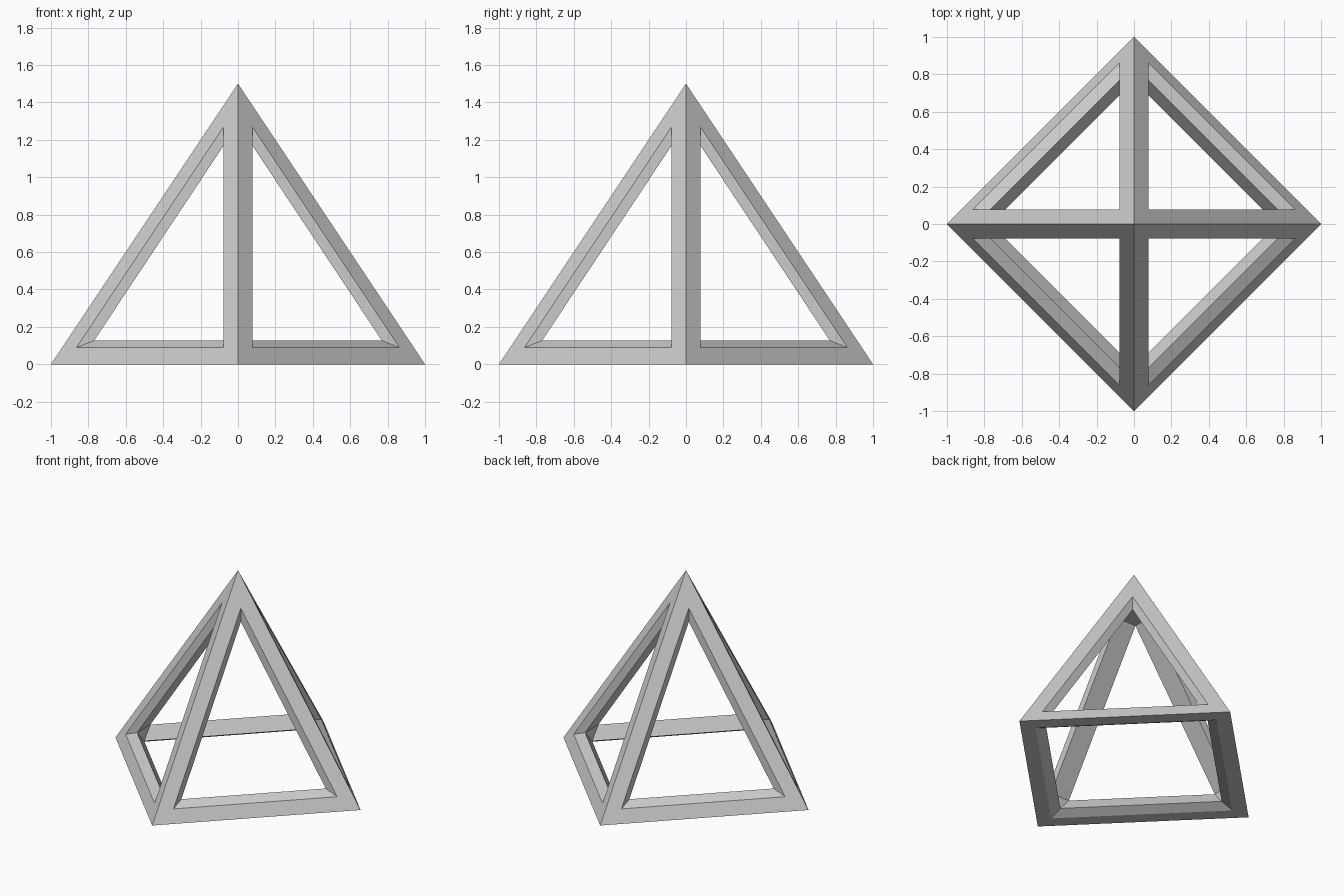
import bpy
import bmesh
from math import sin, cos, pi

cube = bpy.data.objects.get("Cube")
if cube:
    bpy.data.objects.remove(cube, do_unlink=True)

BAR_WIDTH = 0.1    # width of each bar on a face
BAR_DEPTH = 0.1    # how far the holes reach inward
HEIGHT = 1.5

grey = bpy.data.materials.new("light_grey")
grey.use_nodes = True
colour = (0.6, 0.6, 0.6, 1)
grey.diffuse_color = colour
grey.node_tree.nodes["Principled BSDF"].inputs["Base Color"].default_value = colour

# Solid square pyramid, corners on the axes
bm = bmesh.new()
base = [bm.verts.new((cos(i * pi / 2), sin(i * pi / 2), 0)) for i in range(4)]
apex = bm.verts.new((0, 0, HEIGHT))
bm.faces.new(base[::-1])
for i in range(4):
    bm.faces.new((base[i], base[(i + 1) % 4], apex))
bm.normal_update()
corners = base + [apex]
inward = {v: v.normal * -BAR_DEPTH for v in corners}
edges = [tuple(e.verts) for e in bm.edges]

# Outer face of the bars: an even border around every side
panels = bm.faces[:]
bmesh.ops.inset_individual(bm, faces=panels, thickness=BAR_WIDTH, use_even_offset=True)

# Hole walls: push each panel's border toward the middle
inner_rings = []
for panel in panels:
    ring = {}
    outer = panel.verts[:]
    for v in outer:
        corner = min(corners, key=lambda c: (c.co - v.co).length)
        ring[corner] = bm.verts.new(v.co + inward[corner])
    inner = list(ring.values())
    for i in range(len(outer)):
        j = (i + 1) % len(outer)
        bm.faces.new((outer[i], outer[j], inner[j], inner[i]))
    inner_rings.append(ring)
bmesh.ops.delete(bm, geom=panels, context='FACES_ONLY')

# Inner face of each bar, between the two neighbouring holes
for a, b in edges:
    r, s = [ring for ring in inner_rings if a in ring and b in ring]
    bm.faces.new((r[a], r[b], s[b], s[a]))

# Inner caps where the bars meet
for corner in corners:
    points = [ring[corner] for ring in inner_rings if corner in ring]
    bm.faces.new(points)

bmesh.ops.recalc_face_normals(bm, faces=bm.faces[:])
mesh = bpy.data.meshes.new("pyramid_frame")
bm.to_mesh(mesh)
bm.free()
mesh.materials.append(grey)
frame = bpy.data.objects.new("pyramid_frame", mesh)
bpy.context.collection.objects.link(frame)
